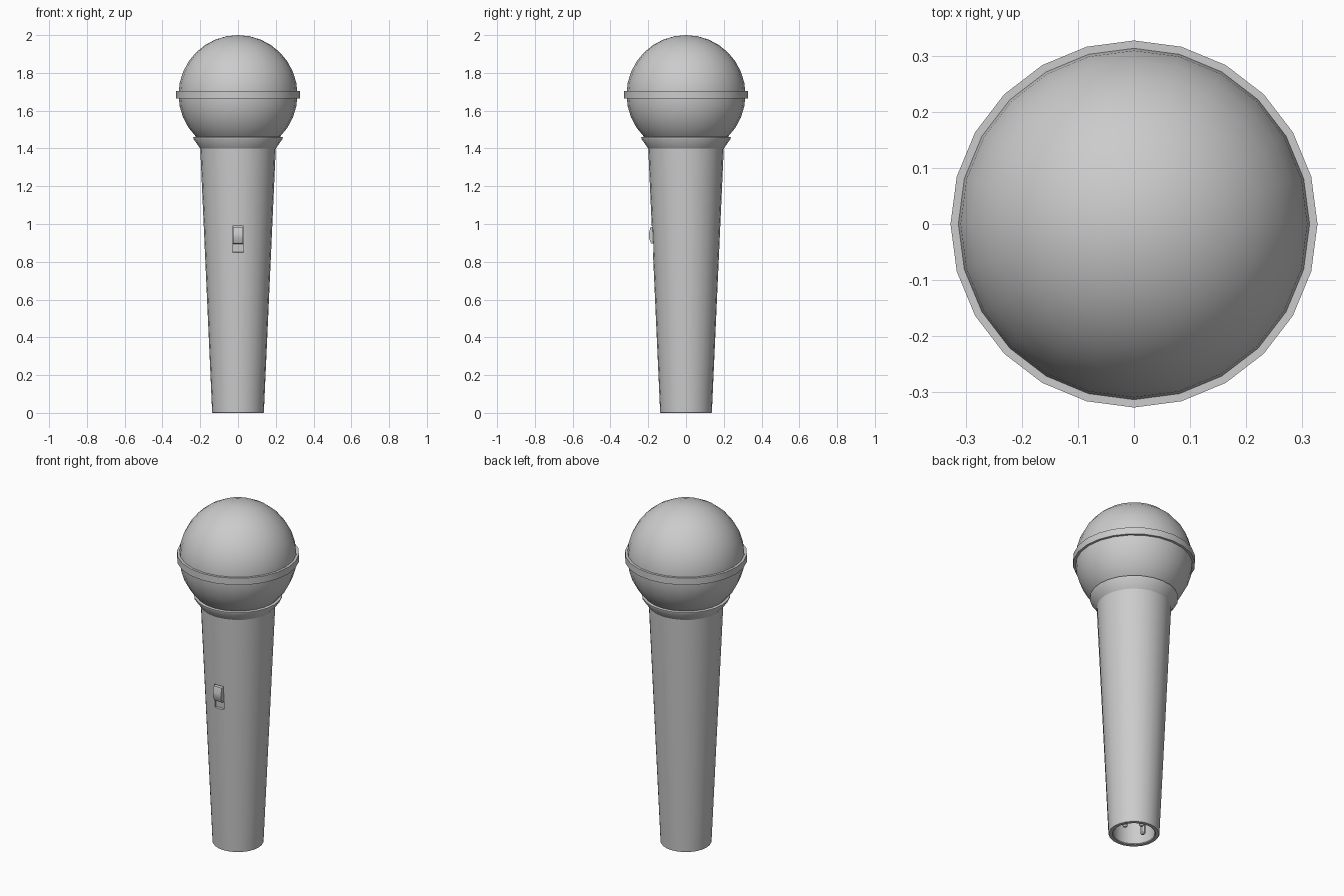
import bpy, bmesh
from math import cos, sin, pi, atan2, radians

if "Cube" in bpy.data.objects:
    bpy.data.objects.remove(bpy.data.objects["Cube"])

SIDES = 24


def finish(name, bm, smooth=True):
    bmesh.ops.recalc_face_normals(bm, faces=bm.faces)
    mesh = bpy.data.meshes.new(name)
    bm.to_mesh(mesh)
    bm.free()
    obj = bpy.data.objects.new(name, mesh)
    bpy.context.collection.objects.link(obj)
    if smooth:
        shade(obj)
    return obj


def shade(obj):
    bpy.ops.object.select_all(action='DESELECT')
    obj.select_set(True)
    bpy.context.view_layer.objects.active = obj
    bpy.ops.object.shade_smooth_by_angle(angle=radians(30))


def lathe(name, profile, sides=SIDES, centre=(0, 0), closed=False, smooth=True):
    """Revolve (radius, z) points about a vertical axis; ends are capped unless closed."""
    bm = bmesh.new()
    rings = [[bm.verts.new((centre[0] + r * cos(2 * pi * i / sides),
                            centre[1] + r * sin(2 * pi * i / sides), z))
              for i in range(sides)] for r, z in profile]
    pairs = list(zip(rings, rings[1:]))
    if closed:
        pairs.append((rings[-1], rings[0]))
    for a, b in pairs:
        for i in range(sides):
            j = (i + 1) % sides
            bm.faces.new((a[i], a[j], b[j], b[i]))
    if not closed:
        bm.faces.new(rings[0])
        bm.faces.new(rings[-1])
    return finish(name, bm, smooth)


# Tapered handle with flared collar and hollow connector socket
handle = lathe("handle", [(0.112, 0.2), (0.112, 0.004), (0.116, 0), (0.134, 0),
                          (0.137, 0.004), (0.2, 1.4), (0.236, 1.45),
                          (0.237, 1.46), (0.22, 1.463)], smooth=False)

# Shallow switch recess cut into the front
bpy.ops.mesh.primitive_cube_add(size=1, location=(0, -0.178, 0.92))
cutter = bpy.context.object
cutter.name = "switch_recess_cutter"
cutter.scale = (0.06, 0.03, 0.14)
cutter.rotation_euler.x = atan2(0.063, 1.4)
cutter.hide_render = True
mod = handle.modifiers.new("recess", 'BOOLEAN')
mod.operation = 'DIFFERENCE'
mod.object = cutter
bpy.context.view_layer.objects.active = handle
bpy.ops.object.modifier_apply(modifier=mod.name)
bpy.data.objects.remove(cutter)
shade(handle)

# Sliding switch button, a side profile extruded across x
bm = bmesh.new()
side = [(-0.16, 0.895), (-0.184, 0.897), (-0.197, 0.925), (-0.197, 0.95),
        (-0.188, 0.983), (-0.16, 0.986)]
face = bm.faces.new([bm.verts.new((-0.026, y, z)) for y, z in side])
new = bmesh.ops.extrude_face_region(bm, geom=[face])["geom"]
bmesh.ops.translate(bm, vec=(0.052, 0, 0),
                    verts=[v for v in new if isinstance(v, bmesh.types.BMVert)])
finish("switch_button", bm)

# Ball grille
bpy.ops.mesh.primitive_uv_sphere_add(segments=SIDES, ring_count=16, radius=0.315,
                                     location=(0, 0, 1.685))
bpy.context.object.name = "grille"
shade(bpy.context.object)

# Band around the grille
lathe("grille_band", [(0.305, 1.665), (0.327, 1.665), (0.327, 1.705), (0.305, 1.705)],
      closed=True)

# Three connector pins inside the socket
for i, pos in enumerate([(0.062, 0), (0, 0.062), (-0.062, 0)]):
    lathe(f"connector_pin_{i + 1}", [(0.008, 0.02), (0.014, 0.028), (0.014, 0.205)],
          sides=12, centre=pos)
